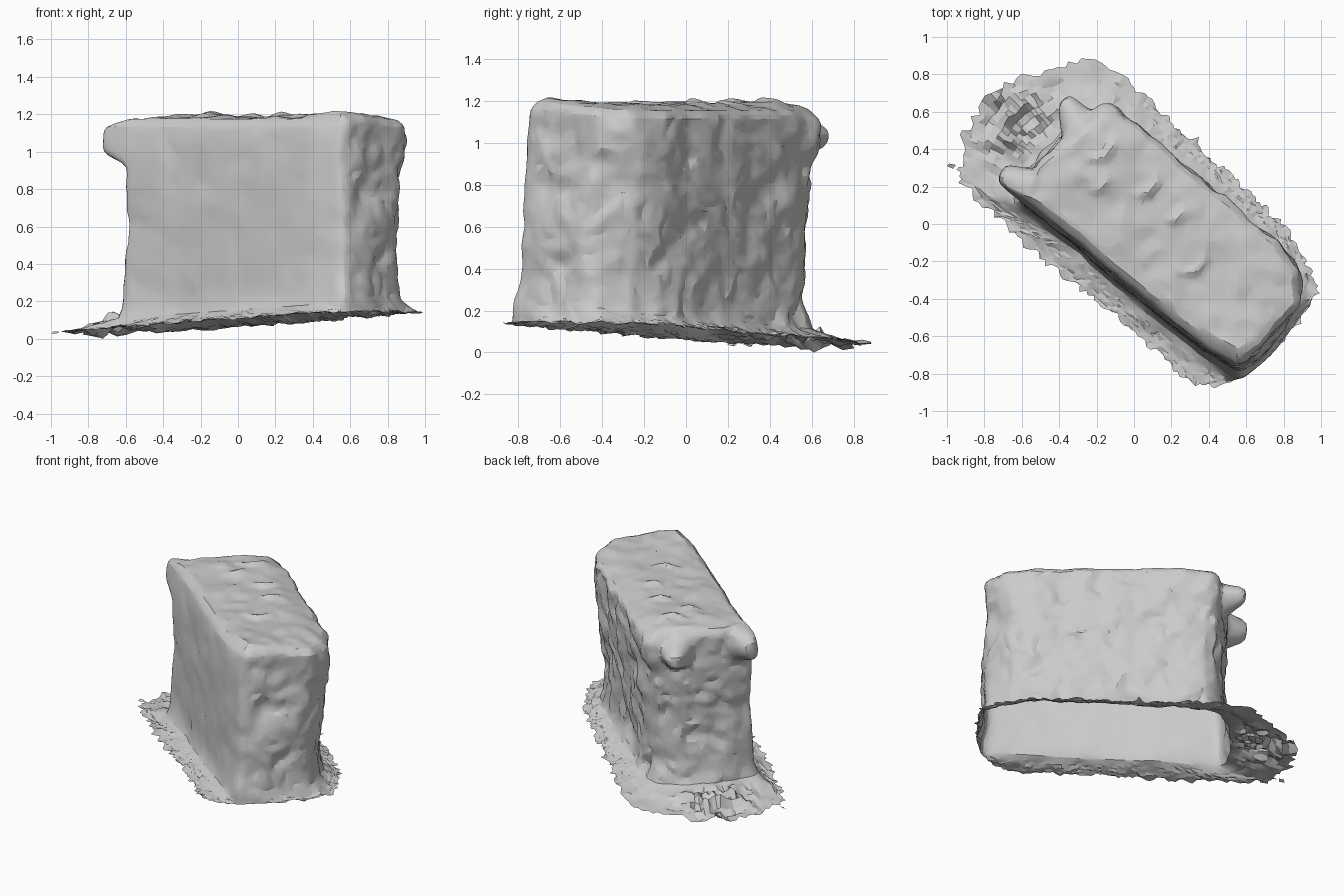
import bpy, bmesh, math, random
from mathutils import Vector, noise

if "Cube" in bpy.data.objects:
    bpy.data.objects.remove(bpy.data.objects["Cube"])

random.seed(4)
N = 220  # samples around the block

# Paired outlines: foot of the block wall / outer edge of the ground skirt
BODY = [(-.61, .12), (-.3, -.125), (.1, -.465), (.38, -.68), (.55, -.78), (.67, -.69), (.865, -.42), (.865, -.24),
        (.76, -.09), (.35, .25), (.05, .5), (-.11, .6), (-.19, .6), (-.3, .53), (-.42, .41), (-.54, .28)]
SKIRT = [(-.92, .22), (-.5, -.18), (0, -.57), (.33, -.88), (.58, -.83), (.76, -.68), (.98, -.38), (.92, -.2),
         (.82, -.03), (.45, .32), (.13, .61), (-.03, .78), (-.19, .88), (-.42, .84), (-.74, .74), (-.91, .5)]


def resample(keys, weights_from):
    """Closed outline with N points, spaced by the lengths of weights_from."""
    w = [Vector(p) for p in weights_from]
    k = [Vector(p) for p in keys]
    n = len(k)
    seg = [(w[(i + 1) % n] - w[i]).length for i in range(n)]
    total, out, i, done = sum(seg), [], 0, 0.0
    for j in range(N):
        d = total * j / N
        while d > done + seg[i]:
            done += seg[i]
            i += 1
        out.append(k[i].lerp(k[(i + 1) % n], (d - done) / seg[i]))
    for _ in range(4):
        out = [(out[j - 1] + out[j] * 2 + out[(j + 1) % N]) / 4 for j in range(N)]
    return out


def bell(p, c, r, power=2):
    return math.exp(-((Vector(p) - Vector(c)).length / r) ** power)


def fuzz(p, f, seed=0):
    return noise.noise(Vector(p) * f + Vector((seed, seed * 2.3, 7.1)))


def ground(p):
    return .09 + .055 * (.77 * p.x - .64 * p.y)


body, skirt = resample(BODY, BODY), resample(SKIRT, BODY)
outward = []
for j in range(N):
    t = (body[(j + 3) % N] - body[j - 3]).normalized()
    outward.append(Vector((t.y, -t.x)))

# Overhanging lumps, bulges and worn corners: centre, direction, amount, radius, falloff power
PUSHES = [((-.61, .18, 1.06), (-.82, .57, 0), .16, .115, 4),
          ((-.32, .53, 1.03), (-.4, .92, 0), .17, .085, 4),
          ((-.13, .6, 1.05), (.1, 1, 0), .05, .12, 2),
          ((.7, -.63, .5), (.75, -.66, 0), .04, .25, 2),
          ((.57, -.77, .22), (.3, -.95, 0), .04, .12, 2),
          ((.87, -.3, .38), (-1, 0, 0), .03, .2, 2),
          ((.86, -.28, 1), (1, .1, 0), .035, .18, 2)]


def wall_point(j, s):
    """Point on the side wall; s runs from the foot (0) to the rim (1)."""
    b, n = body[j], outward[j]
    g = ground(b) + .05 + .03 * bell(b, (.8, -.5), .2)
    back = max(0, n.dot(Vector((.64, .77))))
    front = max(0, n.dot(Vector((-.64, -.77))))
    rim_z = 1.175 - .02 * back + .025 * bell(b, (.58, -.7), .2)
    z = g + (rim_z - g) * s
    o = .03 * math.exp(-s * 16) - .03 * max(0, (s - .95) / .05) ** 2
    o -= .035 * front * s ** 6 + .04 * back * min(1, max(0, (.8 - s) / .45))
    p = Vector((b.x, b.y, z))
    q = Vector((b.x, b.y, z * .6))
    amp = 1 - .75 * front
    o += amp * (.024 * fuzz(q, 4) + .016 * fuzz(p, 9, 3)) + .01 * fuzz(p, 4, 9)
    o -= amp * .07 * max(0, fuzz(p, 5.5, 12) - .25)  # chipped hollows
    o += amp * .02 * (abs(fuzz(p, 11, 20)) - .2)
    p.xy += n * o
    for c, d, a, r, k in PUSHES:
        p += Vector(d) * a * bell(p, c, r, k)
    return p


def top_height(p):
    h = .012 * fuzz(p, 5, 2) + .01 * fuzz(p, 12, 8) + .02 * max(0, fuzz(p, 8, 15))
    # raised curved crusts on the top face
    for cx, cy, r in ((.04, .24, .08), (-.2, .44, .09), (.2, .08, .06), (.28, -.16, .1), (-.22, .25, .07)):
        d = math.hypot(p.x - cx, p.y - cy)
        arc = max(0, math.cos(math.atan2(p.y - cy, p.x - cx) + .9))
        h += .022 * arc * math.exp(-((d - r) / .025) ** 2)
    return h + .025 * bell(p.xy, (.5, -.62), .17) + .01 * bell(p.xy, (-.15, .5), .2)


rows = []
# Ground skirt with a ragged rim and rubble at the back-left end
SK, WALL, TOP = 10, 50, 22
foot = [wall_point(j, 0) for j in range(N)]
for i in range(SK):
    t = 1 - i / SK
    row = []
    for j in range(N):
        f = foot[j]
        p = f.xy.lerp(skirt[j], t)
        rubble = bell(p, (-.63, .54), .2)
        if i == 0:
            p += outward[j] * (random.uniform(-.016, .016) + .035 * fuzz((p.x, p.y, 0), 14, 6))
        p += Vector((random.uniform(-1, 1), random.uniform(-1, 1))) * (.002 + .016 * rubble) * t
        z = f.z + (ground(p) - f.z) * (1 - (1 - t) ** 2)
        z += (.016 * fuzz((p.x, p.y, 0), 9) + random.uniform(-.005, .005)) * min(1, 4 * t)
        lump = .03 + .16 * fuzz((p.x, p.y, 0), 10, 4) + random.uniform(-.035, .035)
        z += rubble * lump * min(1, 3 * t * (1.25 - t))
        z -= .02 * bell(p, (-.5, .6), .3) * t
        row.append(Vector((p.x, p.y, max(z, random.uniform(0, .02)))))
    rows.append(row)

# Side walls
for i in range(WALL + 1):
    rows.append([wall_point(j, i / WALL) for j in range(N)])

# Top face, closing in on a centre line
S0, S1 = Vector((-.26, .25)), Vector((.52, -.4))
axis = S1 - S0
rim = rows[-1]
for i in range(1, TOP + 1):
    t = i / TOP
    row = []
    for j in range(N):
        a = rim[j].xy
        u = min(1, max(0, (a - S0).dot(axis) / axis.length_squared))
        p = a.lerp(S0 + axis * u, t)
        q = Vector((p.x, p.y, 0))
        row.append(Vector((p.x, p.y, rim[j].z + (1.183 - rim[j].z) * min(1, t * 3) + top_height(q) * min(1, t * 8))))
    rows.append(row)

bm = bmesh.new()
grid = [[bm.verts.new(p) for p in row] for row in rows]
for r0, r1 in zip(grid, grid[1:]):
    for j in range(N):
        k = (j + 1) % N
        bm.faces.new((r0[j], r0[k], r1[k], r1[j]))
bmesh.ops.remove_doubles(bm, verts=grid[-1], dist=.006)


def make_object(name, bm):
    me = bpy.data.meshes.new(name)
    bm.to_mesh(me)
    bm.free()
    ob = bpy.data.objects.new(name, me)
    bpy.context.collection.objects.link(ob)
    return ob


block = make_object("stone_block", bm)
bpy.context.view_layer.objects.active = block
block.select_set(True)
# Coarsen into irregular facets like rough stone
mod = block.modifiers.new("facets", 'DECIMATE')
mod.ratio = .35
bpy.ops.object.modifier_apply(modifier=mod.name)
bpy.ops.object.shade_smooth_by_angle(angle=math.radians(20))

# Loose scraps of ground beside the left corner
bm = bmesh.new()
for x, y, r in ((-.975, .31, .025), (-.9, .22, .04), (-.92, .29, .03)):
    ring = [bm.verts.new((x + r * math.cos(a), y + r * math.sin(a) * .6, .035 + random.uniform(-.008, .008)))
            for a in (.4, 2.1, math.pi, 5)]
    bm.faces.new(ring)
make_object("ground_scraps", bm)
